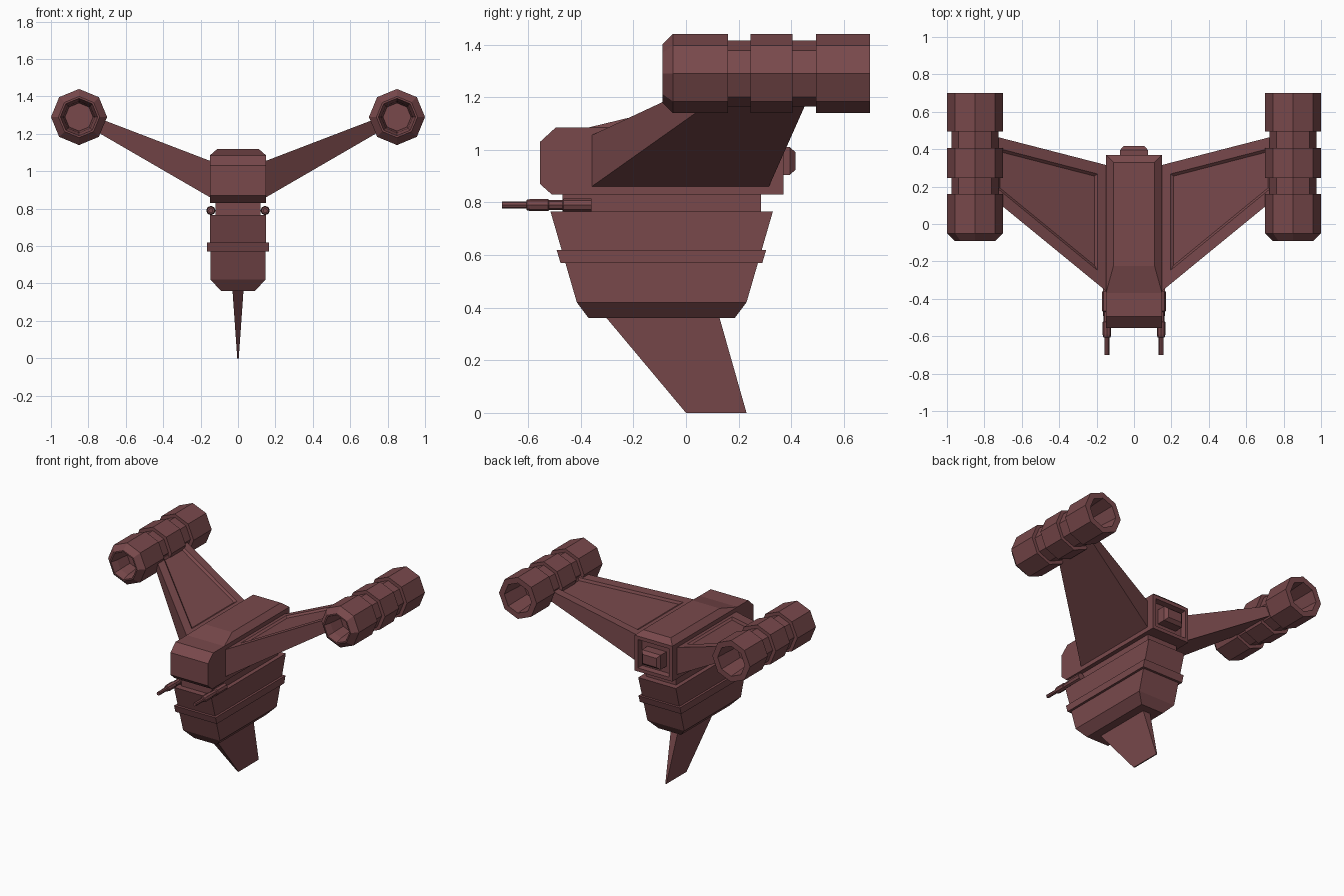
import bpy, bmesh
from math import sin, cos, pi
from mathutils import Vector

if "Cube" in bpy.data.objects:
    bpy.data.objects.remove(bpy.data.objects["Cube"], do_unlink=True)

# Single dull red paint
paint = bpy.data.materials.new("dull_red")
paint.use_nodes = True
colour = (0.19, 0.066, 0.071, 1)
paint.diffuse_color = colour
paint.node_tree.nodes["Principled BSDF"].inputs["Base Color"].default_value = colour


def loft(name, rings, mirror=False, recess=None):
    """Skin matching rings and cap both ends.
    recess = (direction, border, slope, depth) sinks a panel into the face looking that way."""
    bm = bmesh.new()
    loops = [[bm.verts.new(p) for p in ring] for ring in rings]
    n = len(loops[0])
    for a, b in zip(loops, loops[1:]):
        for i in range(n):
            j = (i + 1) % n
            bm.faces.new((a[i], a[j], b[j], b[i]))
    bm.faces.new(loops[0][::-1])
    bm.faces.new(loops[-1])
    bmesh.ops.recalc_face_normals(bm, faces=bm.faces)
    if recess:
        direction, border, slope, depth = recess
        bm.normal_update()
        face = max(bm.faces, key=lambda f: f.normal.dot(Vector(direction)))
        bmesh.ops.inset_individual(bm, faces=[face], thickness=border, use_even_offset=True)
        bmesh.ops.inset_individual(bm, faces=[face], thickness=slope, depth=-depth,
                                   use_even_offset=True)
    mesh = bpy.data.meshes.new(name)
    bm.to_mesh(mesh)
    bm.free()
    mesh.materials.append(paint)
    obj = bpy.data.objects.new(name, mesh)
    bpy.context.collection.objects.link(obj)
    if mirror:
        obj.modifiers.new("mirror", "MIRROR")
    return obj


def rect(half_x, y0, y1, z):
    """Horizontal rectangle."""
    return [(-half_x, y0, z), (half_x, y0, z), (half_x, y1, z), (-half_x, y1, z)]


def upright(half_x, z0, z1, y):
    """Rectangle facing along y."""
    return [(-half_x, y, z0), (half_x, y, z0), (half_x, y, z1), (-half_x, y, z1)]


def lathe(name, x, z, profile):
    """Mirrored eight-sided turning along y; profile holds (radius, y)."""
    rings = [[(x + r * cos(k * pi / 4), y, z + r * sin(k * pi / 4)) for k in range(8)]
             for r, y in profile]
    return loft(name, rings, mirror=True)


# Upper fuselage with recessed rear face
side = [(-0.555, 0.87), (-0.51, 0.83), (0.37, 0.83), (0.37, 1.085),
        (-0.495, 1.085), (-0.555, 1.03)]
loft("upper_fuselage", [[(x, y, z) for y, z in side] for x in (-0.15, 0.15)],
     recess=((0, 1, 0), 0.025, 0.005, 0.04))
loft("roof", [rect(0.15, -0.37, 0.37, 1.085), rect(0.11, -0.225, 0.33, 1.12)])
loft("rear_hatch", [upright(0.075, 0.905, 1.01, 0.32), upright(0.075, 0.905, 1.01, 0.395),
                    upright(0.055, 0.925, 0.99, 0.417)])

# Lower hull
loft("neck", [rect(0.12, -0.47, 0.285, 0.74), rect(0.12, -0.47, 0.285, 0.85)])
loft("lower_hull", [rect(0.09, -0.37, 0.185, 0.36), rect(0.147, -0.415, 0.23, 0.42),
                    rect(0.15, -0.515, 0.33, 0.765)])
loft("hull_band", [rect(0.165, -0.477, 0.29, 0.57), rect(0.165, -0.492, 0.305, 0.62)])
loft("keel_fin", [rect(0.004, 0.0, 0.23, 0), rect(0.03, -0.31, 0.125, 0.37)])


# Wings with a sunken top panel
def wing_section(x, y0, y1, z0, z1):
    return [(x, y0, z0), (x, y1, z0), (x, y1, z1), (x, y0, z1)]


loft("wing", [wing_section(0.14, -0.366, 0.313, 0.855, 1.052),
              wing_section(0.78, 0.158, 0.478, 1.226, 1.297)],
     mirror=True, recess=((-0.35, 0, 0.94), 0.058, 0.014, 0.014))

# Engines, hollow at both ends
lathe("engine", 0.85, 1.29, [
    (0.075, 0.06), (0.085, -0.04), (0.1, -0.09), (0.11, -0.09), (0.15, -0.05),
    (0.15, 0.16), (0.125, 0.16), (0.125, 0.245), (0.15, 0.245), (0.15, 0.405),
    (0.125, 0.405), (0.125, 0.495), (0.15, 0.495), (0.15, 0.7), (0.108, 0.7),
    (0.095, 0.5)])

# Guns beside the neck
lathe("gun", 0.145, 0.79, [
    (0.013, -0.7), (0.013, -0.607), (0.02, -0.605), (0.023, -0.59), (0.023, -0.525),
    (0.019, -0.52), (0.019, -0.47), (0.025, -0.465), (0.025, -0.36)])
